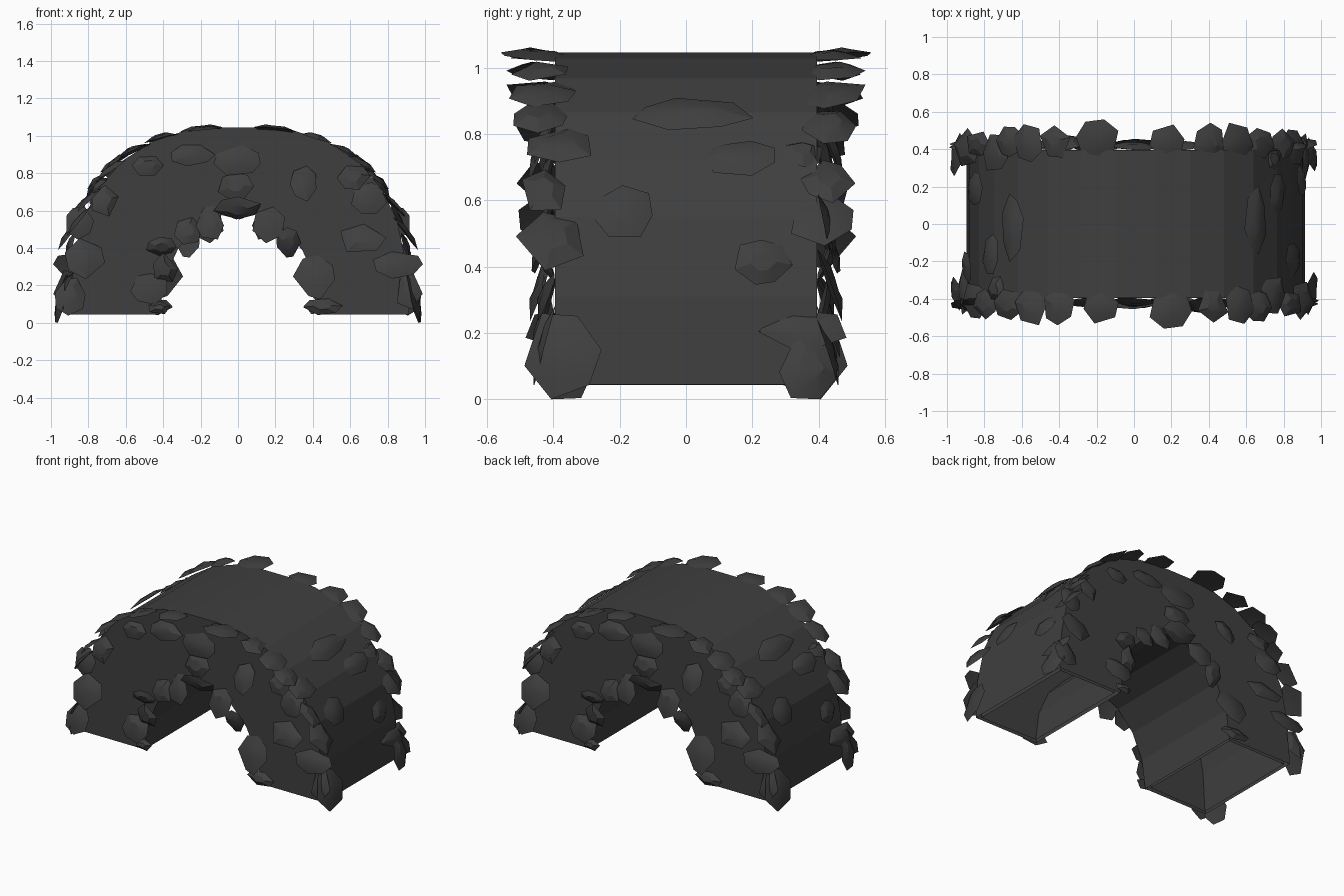
import bpy, bmesh, math, random
from mathutils import Vector, Matrix

random.seed(11)
if "Cube" in bpy.data.objects:
    bpy.data.objects.remove(bpy.data.objects["Cube"])

HALF_DEPTH = 0.395
BASE = 0.045
CENTRE_X = 0.01


def make_material(name, value):
    mat = bpy.data.materials.new(name)
    mat.use_nodes = True
    color = (value, value, value, 1)
    mat.diffuse_color = color
    mat.node_tree.nodes["Principled BSDF"].inputs["Base Color"].default_value = color
    return mat


stone = make_material("dark grey stone", 0.049)


def finish(bm, name):
    bmesh.ops.recalc_face_normals(bm, faces=bm.faces)
    mesh = bpy.data.meshes.new(name)
    bm.to_mesh(mesh)
    bm.free()
    mesh.materials.append(stone)
    obj = bpy.data.objects.new(name, mesh)
    bpy.context.collection.objects.link(obj)
    return obj


# Hollow arch, open under both feet
HALF_OUTLINE = [(.905, BASE), (.89, .31), (.84, .55), (.755, .72),
                (.63, .865), (.47, .968), (.29, 1.028), (.11, 1.045)]
outline = HALF_OUTLINE + [(-x, z) for x, z in reversed(HALF_OUTLINE)]
INNER_STEPS = 9
for i in range(INNER_STEPS + 1):
    a = math.pi * (1 - i / INNER_STEPS)
    outline.append((.43 * math.cos(a), BASE + .55 * math.sin(a)))

bm = bmesh.new()
front, back = [[bm.verts.new((x + CENTRE_X, y, z)) for x, z in outline]
               for y in (-HALF_DEPTH, HALF_DEPTH)]
bm.faces.new(front)
bm.faces.new(back[::-1])
for i, (x, z) in enumerate(outline):
    j = (i + 1) % len(outline)
    if z > BASE + .001 or outline[j][1] > BASE + .001:
        bm.faces.new((front[i], back[i], back[j], front[j]))
arch = finish(bm, "arch_body")
shell = arch.modifiers.new("inner lining", "SOLIDIFY")
shell.thickness = 0.035
shell.offset = -1
shell.use_rim = False


def on_curve(degrees, y):
    """Point and outward normal on the rounded outer surface."""
    c, s = math.cos(math.radians(degrees)), math.sin(math.radians(degrees))
    power = lambda v, e: math.copysign(abs(v) ** e, v)
    point = Vector((CENTRE_X + .905 * power(c, .8), y, BASE + power(s, .8)))
    return point, Vector((power(c, 1.2), 0, power(s, 1.2))).normalized()


def add_stone(bm, centre, normal, along, width, length):
    """Thin chipped flake with a raised middle; width runs along the given direction."""
    n = Vector(normal).normalized()
    u = Vector(along)
    u = (u - n * u.dot(n)).normalized()
    v = n.cross(u)
    turn = Matrix.Rotation(random.uniform(-.1, .1), 3, v)
    sides = random.choice((5, 6, 6, 7))
    start = random.uniform(0, math.tau)
    rim, crown, under = [], [], []
    for i in range(sides):
        a = start + math.tau * (i + random.uniform(-.2, .2)) / sides
        r = random.uniform(1.04, 1.24)
        p = u * (math.cos(a) * width * r / 2) + v * (math.sin(a) * length * r / 2)
        rim.append(bm.verts.new(centre + turn @ p))
        crown.append(bm.verts.new(centre + turn @ (p * .45 + n * random.uniform(.014, .024))))
        under.append(bm.verts.new(centre + turn @ (p * .5 + n * .004)))
    for i in range(sides):
        j = (i + 1) % sides
        bm.faces.new((rim[i], rim[j], crown[j], crown[i]))
        bm.faces.new((under[i], under[j], rim[j], rim[i]))
    bm.faces.new(crown)
    bm.faces.new(under[::-1])


def finish_stones(bm, name):
    """Repeat the stones on the opposite side by a half turn."""
    copy = bmesh.ops.duplicate(bm, geom=bm.verts[:] + bm.edges[:] + bm.faces[:])
    verts = [g for g in copy["geom"] if isinstance(g, bmesh.types.BMVert)]
    bmesh.ops.rotate(bm, verts=verts, cent=(0, 0, 0), matrix=Matrix.Rotation(math.pi, 3, "Z"))
    obj = finish(bm, name)
    bpy.ops.object.select_all(action="DESELECT")
    obj.select_set(True)
    bpy.context.view_layer.objects.active = obj
    bpy.ops.object.shade_smooth_by_angle(angle=math.radians(25))


# Shingle-like stones on the end faces, flared at the bottom: x, z, width, height
FACE = [(-.9, .14, .15, .2), (-.82, .35, .19, .2), (-.71, .65, .14, .17),
        (-.85, .54, .13, .16), (-.48, .84, .16, .11), (-.25, .9, .21, .11),
        (0, .87, .24, .15), (-.01, .73, .17, .13), (.35, .75, .13, .19),
        (.62, .78, .15, .14), (.7, .66, .17, .16), (.67, .45, .24, .16),
        (.85, .31, .25, .13), (.91, .17, .13, .2)]
bm = bmesh.new()
for x, z, w, h in FACE:
    flare = random.uniform(.2, .45)
    add_stone(bm, Vector((x, -HALF_DEPTH - .004 - h * flare * .45, z)), (0, -1, flare),
              (1, 0, 0), w, h)
finish_stones(bm, "face_stones")

# Stones framing the opening: x, z, width, height, lean
OPENING = [(.45, .085, .18, .08, .2), (.41, .25, .19, .22, .3), (.27, .43, .12, .16, -.3),
           (.16, .53, .16, .18, .3), (0, .61, .22, .12, -.5), (-.15, .53, .14, .18, .3),
           (-.27, .49, .13, .14, .3), (-.41, .41, .15, .1, -.4),
           (-.39, .29, .12, .15, -.2), (-.47, .18, .18, .16, .3), (-.42, .08, .12, .06, .2)]
bm = bmesh.new()
for x, z, w, h, lean in OPENING:
    add_stone(bm, Vector((x, -HALF_DEPTH - .004 - h * abs(lean) * .4, z)), (0, -1, lean),
              (1, 0, 0), w, h)
finish_stones(bm, "opening_stones")

# Slabs overhanging the outer rim: angle, y, width, length
RIM = [(20, -.4, .2, .2), (30, -.43, .13, .17), (41, -.38, .2, .14), (49, -.44, .15, .15),
       (57, -.43, .18, .16), (68, -.44, .16, .15), (82, -.45, .21, .2), (98, -.44, .17, .16),
       (112, -.44, .17, .17), (123, -.44, .19, .17), (134, -.43, .15, .16),
       (141, -.35, .13, .11), (148, -.43, .14, .16), (156, -.41, .18, .19),
       (174, -.36, .23, .14)]
bm = bmesh.new()
for deg, y, w, length in RIM:
    point, normal = on_curve(deg, y)
    flare = .45 * abs(normal.x)
    add_stone(bm, point + normal * (length * flare * .4 - .009),
              normal + Vector((0, 0, flare)), (0, 1, 0), w, length)
finish_stones(bm, "rim_slabs")

# Scattered slabs on the outer curve: angle, y, width, length
CURVE = [(26, -.19, .17, .17), (16.5, .23, .15, .13), (38, .16, .2, .12), (50, .02, .31, .13)]
bm = bmesh.new()
for deg, y, w, length in CURVE:
    point, normal = on_curve(deg, y)
    add_stone(bm, point + normal * .008, normal + Vector((.1, 0, .1)), (0, 1, 0), w, length)
finish_stones(bm, "curve_slabs")

# Corner slabs that reach the ground
bm = bmesh.new()
for side, w, h in ((1, .22, .25), (-1, .16, .2)):
    add_stone(bm, Vector((.945 * side, -.37, .14)), (side, -.2, .25), (0, 1, 0), w, h)
    group = bm.verts[:] if side == 1 else [v for v in bm.verts if v.co.x < 0]
    drop = min(v.co.z for v in group)
    bmesh.ops.translate(bm, verts=group, vec=(0, 0, -drop))
finish_stones(bm, "foot_slabs")
